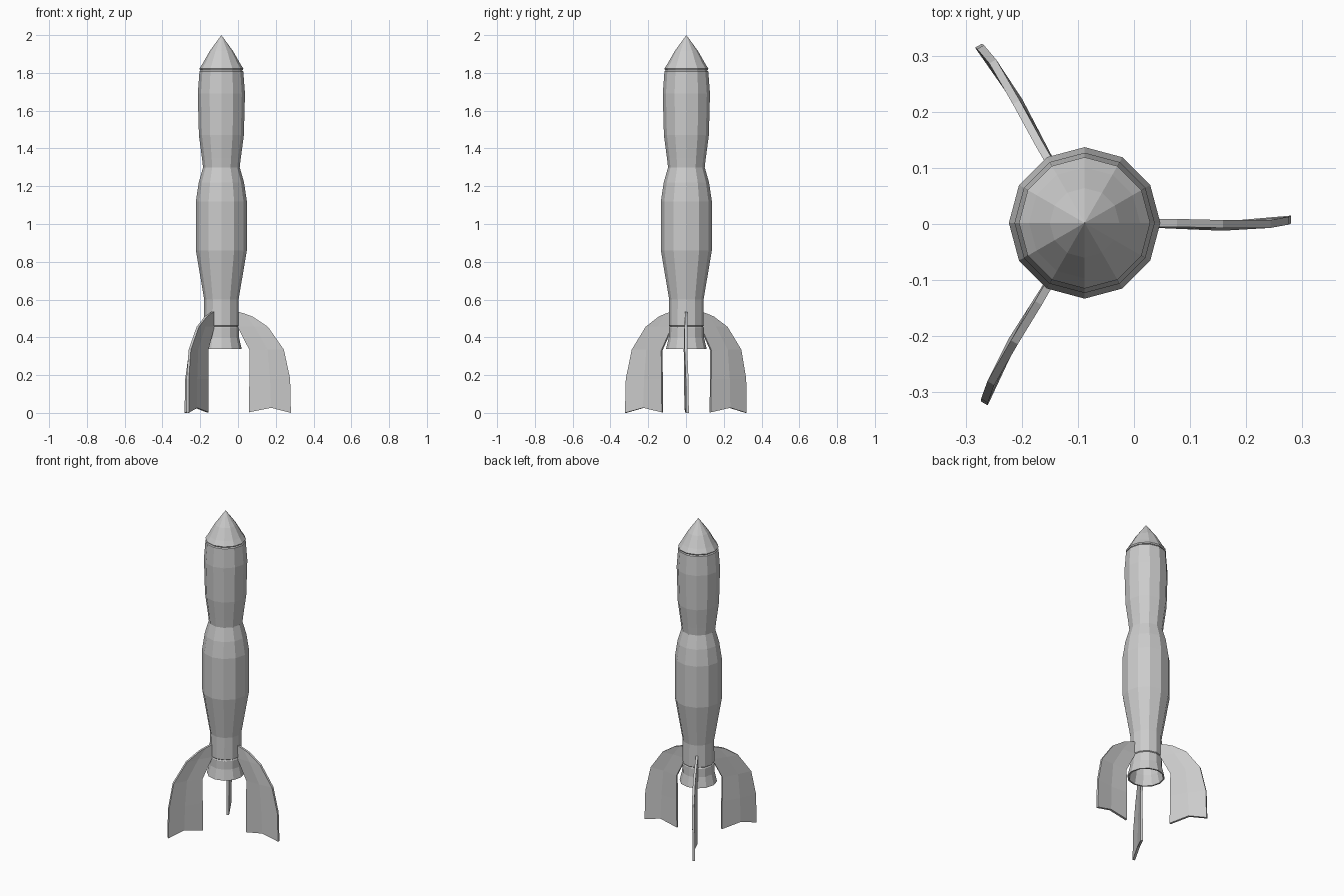
import bpy, bmesh, math

if "Cube" in bpy.data.objects:
    bpy.data.objects.remove(bpy.data.objects["Cube"])

CX, CY, SIDES = -0.088, 0.002, 12


def make_object(name, bm):
    bmesh.ops.recalc_face_normals(bm, faces=bm.faces[:])
    mesh = bpy.data.meshes.new(name)
    bm.to_mesh(mesh)
    bm.free()
    obj = bpy.data.objects.new(name, mesh)
    obj.location = (CX, CY, 0)
    bpy.context.collection.objects.link(obj)
    return obj


def lathe(name, profile):
    """Spin (radius, z) points around the rocket axis with flat facets."""
    bm = bmesh.new()
    verts = [bm.verts.new((r, 0, z)) for r, z in profile]
    edges = [bm.edges.new(pair) for pair in zip(verts, verts[1:])]
    bmesh.ops.spin(bm, geom=verts + edges, cent=(0, 0, 0), axis=(0, 0, 1),
                   angle=math.tau, steps=SIDES, use_merge=False)
    bmesh.ops.remove_doubles(bm, verts=bm.verts[:], dist=0.0005)
    return make_object(name, bm)


# Pointed nose with a slight overhang above the body
lathe("nose_cone", [(0, 2.0), (0.062, 1.915), (0.099, 1.85), (0.117, 1.822),
                    (0.113, 1.815), (0, 1.815)])

# Two-bulge fuselage
lathe("fuselage", [(0, 1.817), (0.107, 1.817), (0.116, 1.808), (0.125, 1.69),
                   (0.119, 1.47), (0.103, 1.35), (0.097, 1.30), (0.120, 1.22),
                   (0.135, 1.12), (0.135, 0.86), (0.091, 0.60), (0.092, 0.462),
                   (0.087, 0.457), (0, 0.457)])

# Hollow engine bell
lathe("engine_nozzle", [(0, 0.459), (0.087, 0.459), (0.092, 0.452),
                        (0.093, 0.40), (0.108, 0.337), (0.099, 0.337),
                        (0.084, 0.40), (0.083, 0.445), (0, 0.445)])

# Fin cross rows from top to bottom: inner, middle, outer as (radius, sideways, z)
FIN_ROWS = [
    [(0.085, 0, 0.537), (0.125, 0, 0.525), (0.165, 0, 0.51)],
    [(0.085, 0, 0.457), (0.175, -0.004, 0.457), (0.247, -0.002, 0.455)],
    [(0.150, 0, 0.33), (0.245, -0.007, 0.335), (0.331, -0.002, 0.335)],
    [(0.148, 0, 0.18), (0.258, -0.006, 0.18), (0.364, 0.004, 0.18)],
    [(0.146, 0, 0.003), (0.263, -0.003, 0.027), (0.368, 0.006, 0.0)],
]


def fin(name, angle):
    bm = bmesh.new()
    sheets = []
    for side in (-0.007, 0.007):
        sheets.append([[bm.verts.new((r, t + side, z)) for r, t, z in row]
                       for row in FIN_ROWS])
    for s in sheets:
        for a, b in zip(s, s[1:]):
            for i in range(2):
                bm.faces.new((a[i], a[i + 1], b[i + 1], b[i]))
    # Rim joining the two sides
    loops = [s[0] + [row[2] for row in s[1:]] + s[-1][1::-1]
             + [row[0] for row in s[-2:0:-1]] for s in sheets]
    n = len(loops[0])
    for i in range(n):
        j = (i + 1) % n
        bm.faces.new((loops[0][i], loops[0][j], loops[1][j], loops[1][i]))
    obj = make_object(name, bm)
    obj.rotation_euler.z = angle


for k, label in enumerate(("right", "back_left", "front_left")):
    fin(f"fin_{label}", k * math.tau / 3)
